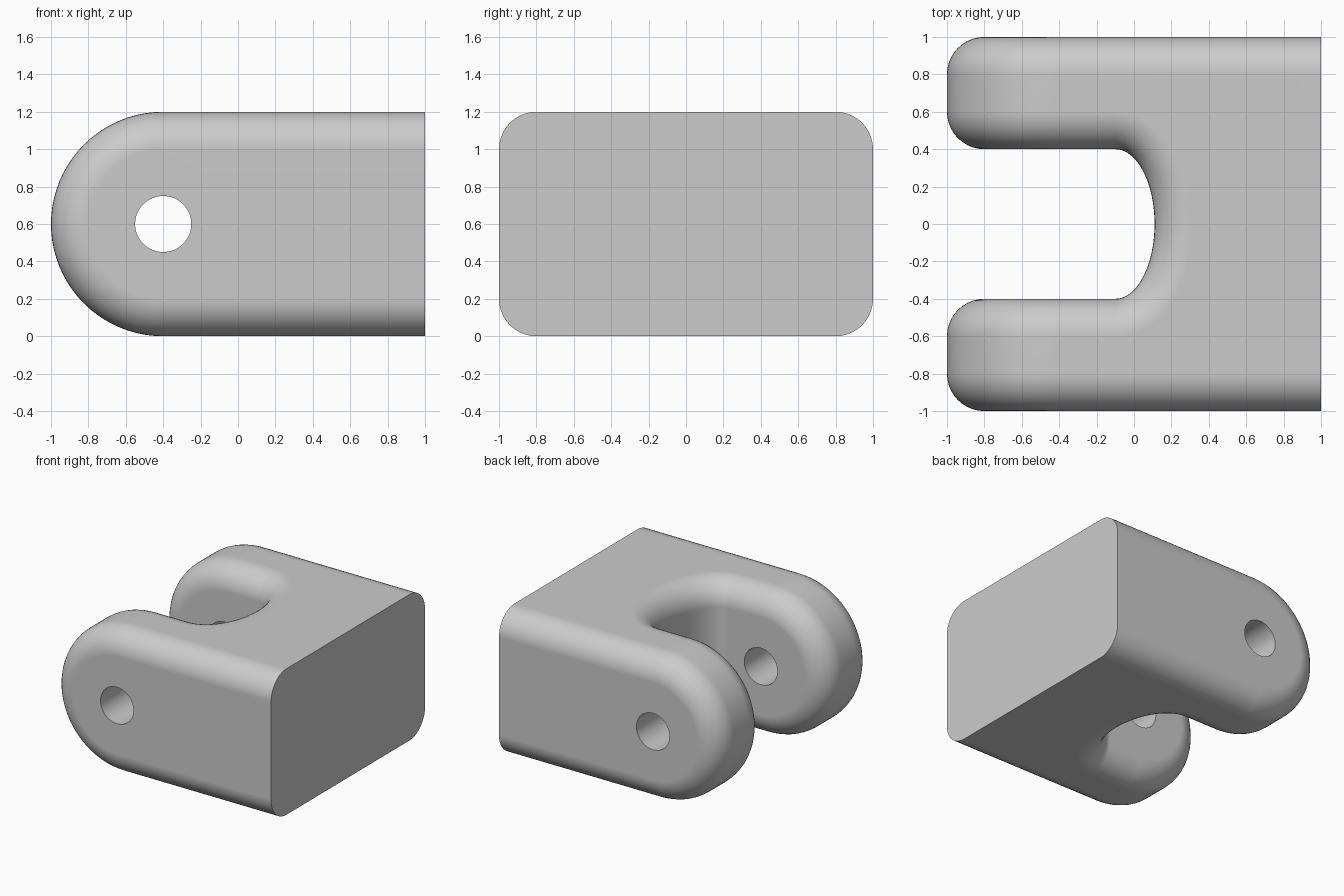
import bpy, bmesh, math

if "Cube" in bpy.data.objects:
    bpy.data.objects.remove(bpy.data.objects["Cube"])

R = 0.2            # edge fillet radius
CX, CZ = -0.4, 0.6 # pin axis
SEG, ARC, ELL = 10, 40, 40
SX, SA, SB = -0.1, 0.21, 0.4  # slot end: centre x, ellipse half axes

bm = bmesh.new()


def face(points):
    bm.faces.new([bm.verts.new(p) for p in points])


def skin(rows):
    """Quads between neighbouring rows of points."""
    for a, b in zip(rows, rows[1:]):
        for i in range(len(a) - 1):
            face([a[i], a[i + 1], b[i + 1], b[i]])


def u_loop(x_end, y, inset):
    """U-shaped side outline, open at x_end, shrunk by inset."""
    r = CZ - inset
    pts = [(x_end, y, CZ - r)]
    for i in range(ARC + 1):
        t = -math.pi / 2 - math.pi * i / ARC
        pts.append((CX + r * math.cos(t), y, CZ + r * math.sin(t)))
    return pts + [(x_end, y, CZ + r)]


def slot_curve(offset, z):
    """Half-elliptic slot end, grown into the body by offset."""
    pts = []
    for i in range(ELL + 1):
        t = math.pi / 2 - math.pi * i / ELL
        nx, ny = math.cos(t) / SA, math.sin(t) / SB
        n = math.hypot(nx, ny)
        pts.append((SX + SA * math.cos(t) + offset * nx / n,
                    SB * math.sin(t) + offset * ny / n, z))
    return pts


steps = [math.pi / 2 * k / SEG for k in range(SEG + 1)]
insets = [R * (1 - math.cos(a)) for a in steps]
outs = [R * math.sin(a) for a in steps]

# Arms and outer sides
for s in (1, -1):
    outer = [u_loop(1, s * (0.8 + o), d) for o, d in zip(outs, insets)]
    inner = [u_loop(SX, s * (0.6 - o), d) for o, d in zip(outs, insets)]
    skin(outer)
    skin(inner)
    face(outer[-1])
    face(inner[-1])
    skin([outer[0][1:-1], inner[0][1:-1]])

# Slot end wall with rounded rims
upper = [slot_curve(R - o, 1.2 - d) for o, d in zip(outs, insets)]
lower = [slot_curve(R - o, d) for o, d in zip(outs, insets)]
skin(upper + lower[::-1])

# Top and bottom faces
for z in (1.2, 0):
    face([(1, 0.8, z), (CX, 0.8, z), (CX, 0.6, z)] + slot_curve(R, z)
         + [(CX, -0.6, z), (CX, -0.8, z), (1, -0.8, z)])

# Flat mounting face
quarter = list(zip(outs, insets))
face([(1, 0.8 + o, 1.2 - d) for o, d in quarter]
     + [(1, 0.8 + o, d) for o, d in quarter[::-1]]
     + [(1, -0.8 - o, d) for o, d in quarter]
     + [(1, -0.8 - o, 1.2 - d) for o, d in quarter[::-1]])

bmesh.ops.remove_doubles(bm, verts=bm.verts, dist=1e-5)
bmesh.ops.recalc_face_normals(bm, faces=bm.faces)
mesh = bpy.data.meshes.new("clevis_body")
bm.to_mesh(mesh)
bm.free()
body = bpy.data.objects.new("clevis_body", mesh)
bpy.context.collection.objects.link(body)

grey = bpy.data.materials.new("plain_grey")
grey.diffuse_color = (0.6, 0.6, 0.6, 1)
grey.use_nodes = True
grey.node_tree.nodes["Principled BSDF"].inputs["Base Color"].default_value = grey.diffuse_color
mesh.materials.append(grey)

# Pin hole through both arms
bpy.ops.mesh.primitive_cylinder_add(vertices=64, radius=0.15, depth=3,
                                    location=(CX, 0, CZ), rotation=(math.pi / 2, 0, 0))
cutter = bpy.context.object
cutter.name = "pin_hole_cutter"
cutter.hide_render = True
cutter.data.materials.append(grey)
cut = body.modifiers.new("pin_hole", 'BOOLEAN')
cut.operation = 'DIFFERENCE'
cut.solver = 'EXACT'
cut.object = cutter

bpy.ops.object.select_all(action='DESELECT')
body.select_set(True)
bpy.context.view_layer.objects.active = body
bpy.ops.object.modifier_apply(modifier=cut.name)
bpy.data.objects.remove(cutter)

# Smooth fillets, crisp hole rims and mounting face
bpy.ops.object.shade_smooth_by_angle(angle=math.radians(30))
weighted = body.modifiers.new("weighted_normals", 'WEIGHTED_NORMAL')
weighted.keep_sharp = True
